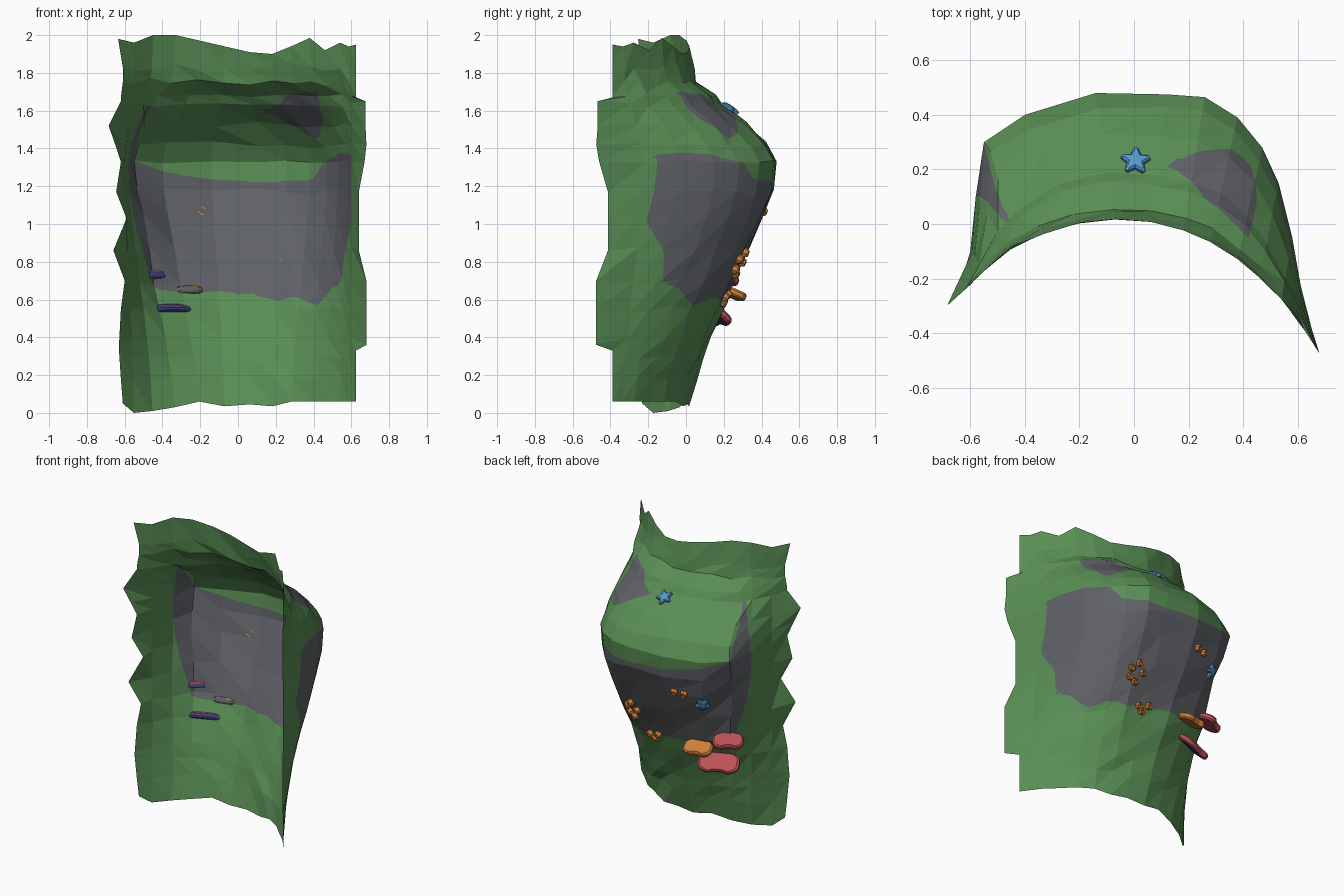
import bpy, bmesh, math, random
from mathutils import Vector, Matrix

if "Cube" in bpy.data.objects:
    bpy.data.objects.remove(bpy.data.objects["Cube"])
random.seed(4)


def mat(name, c):
    m = bpy.data.materials.new(name)
    m.diffuse_color = (*c, 1)
    m.use_nodes = True
    m.node_tree.nodes["Principled BSDF"].inputs["Base Color"].default_value = m.diffuse_color
    return m


GREEN = mat("grass green", (0.10, 0.27, 0.09))
GREY = mat("rock grey", (0.115, 0.12, 0.135))
BLUE = mat("star blue", (0.09, 0.33, 0.62))
ORANGE = mat("orange", (0.62, 0.22, 0.045))
RED = mat("red", (0.50, 0.085, 0.095))
NAVY = mat("navy", (0.05, 0.055, 0.19))


def finish(bm, name, mats):
    me = bpy.data.meshes.new(name)
    bm.to_mesh(me)
    bm.free()
    for m in mats:
        me.materials.append(m)
    ob = bpy.data.objects.new(name, me)
    bpy.context.collection.objects.link(ob)
    return ob


# --- cliff sheet: blend a flat-arc plan with a bulged plan, row by row
BASE = [(-.63, -.25), (-.55, -.17), (-.45, -.09), (-.33, -.04), (-.2, 0), (-.07, .015), (.06, 0),
        (.18, -.03), (.28, -.07), (.38, -.13), (.46, -.2), (.54, -.28), (.585, -.335), (.63, -.39)]
BULGE = [(-.65, -.28), (-.6, -.1), (-.58, .1), (-.55, .3), (-.4, .4), (-.14, .48), (.12, .475),
         (.26, .465), (.38, .39), (.47, .28), (.53, .15), (.58, -.05), (.61, -.22), (.66, -.43)]
ROWS = [.03, .18, .33, .36, .55, .7, .86, 1.03, 1.17, 1.33, 1.42, 1.52, 1.65, 1.67, 1.75, 1.83, 1.95]
W = [.02, .09, .17, .24, .38, .53, .69, .86, .97, 1, .89, .67, .38, .29, .1, .05, 0]
LEFT = [.61, .62, .63, .63, .62, .6, .66, .59, .645, .62, .65, .685, .62, .62, .61, .61, .635]
RIGHT = [.625, .625, .625, .68, .68, .68, .64, .64, .64, .67, .68, .675, .675, .625, .625, .625, .625]
BOTTOM = [.05, 0, .01, .03, .06, .035, .045, .035, .06, .06, .06, .06, .06, .06]
TOP = [1.98, 1.96, 2, 2, 1.97, 1.94, 1.91, 1.9, 1.94, 1.985, 1.92, 1.96, 1.94, 1.95]
SPREAD = {2: -.04, 3: .03, 12: -.02, 13: .01}       # close edge rows fan out inside
CORNER = {6: (.01, -.02), 7: (.02, -.05), 8: (.01, -.04), 11: (-.02, -.02),
          12: (-.03, -.05), 13: (-.03, -.04)}
NC, NR = len(BASE), len(ROWS)

grid = []
for r in range(NR):
    row = []
    for c in range(NC):
        b, g = Vector(BASE[c]), Vector(BULGE[c])
        p = b.lerp(g, W[r])
        z = ROWS[r]
        if r == 0:
            z = BOTTOM[c]
        elif r == NR - 1:
            z = TOP[c]
        elif 0 < c < NC - 1:
            z += SPREAD.get(r, 0)
            k = .01 if r in SPREAD or r == 9 else .022
            z += random.uniform(-k, k)
        if c == 0:
            p = Vector((-LEFT[r], -.25 - (LEFT[r] - .63) * .9))
        elif c == NC - 1:
            p = Vector((RIGHT[r], -.39 - (RIGHT[r] - .625) * 1.55))
        elif r != 9:
            p.y += random.uniform(-.009, .009)
        if c == 3 and r in CORNER:
            p += Vector(CORNER[r])
        row.append(Vector((p.x, p.y, z)))
    grid.append(row)


def surf(s, z):
    """Point on the faceted sheet at column s and nominal height z."""
    c = min(max(int(s), 0), NC - 2)
    r = max(i for i in range(NR - 1) if ROWS[i] <= z + 1e-5 or i == 0)
    f, g = s - c, (z - ROWS[r]) / (ROWS[r + 1] - ROWS[r])
    a, b, d, e = grid[r][c], grid[r][c + 1], grid[r + 1][c], grid[r + 1][c + 1]
    if f + g <= 1:
        return a + (b - a) * f + (d - a) * g
    return e + (d - e) * (1 - f) + (b - e) * (1 - g)


# rock outlines as (column, height)
ROCK = [(2.7, 1.64), (2.75, 1.45), (3, 1.33), (4, 1.28), (5, 1.23), (6, 1.21), (7, 1.23), (8.3, 1.25),
        (8.8, 1.33), (10, 1.37), (11.6, 1.37), (11.6, 1.31), (11.75, 1), (10.95, .84), (10.75, .7),
        (9.5, .6), (9, .58), (8, .61), (6.5, .61), (5, .64), (3.2, .66), (2.9, .68), (2.3, .95),
        (2, 1.15), (2, 1.3), (2.15, 1.48), (2.4, 1.64)]
PATCH = [(6.3, 1.61), (6.9, 1.56), (8, 1.49), (8.7, 1.46), (9.3, 1.56), (9.25, 1.7), (7.5, 1.67)]
K = 6.0   # makes columns and heights comparable


def signed(poly, s, z):
    p = Vector((s, z * K))
    inside, best = False, 1e9
    for i in range(len(poly)):
        a = Vector((poly[i - 1][0], poly[i - 1][1] * K))
        b = Vector((poly[i][0], poly[i][1] * K))
        t = max(0, min(1, (p - a).dot(b - a) / (b - a).length_squared))
        best = min(best, (p - a - (b - a) * t).length)
        if (a.y > p.y) != (b.y > p.y) and p.x < a.x + (p.y - a.y) / (b.y - a.y) * (b.x - a.x):
            inside = not inside
    return best if inside else -best


def rock(co):
    return max(signed(ROCK, co.x, co.z), signed(PATCH, co.x, co.z))


bm = bmesh.new()
v = [[bm.verts.new((c, 0, z)) for c in range(NC)] for z in ROWS]
for r in range(NR - 1):
    for c in range(NC - 1):
        bm.faces.new((v[r][c], v[r + 1][c], v[r][c + 1]))
        bm.faces.new((v[r + 1][c], v[r + 1][c + 1], v[r][c + 1]))
bmesh.ops.subdivide_edges(bm, edges=bm.edges[:], cuts=3, use_grid_fill=True)
bmesh.ops.triangulate(bm, faces=bm.faces[:])
# cut the faces along the rock outline, then colour by side
val = {w: rock(w.co) for w in bm.verts}
cut = []
for e in bm.edges[:]:
    a, b = e.verts
    if val[a] * val[b] < 0:
        cut.append(bmesh.utils.edge_split(e, a, val[a] / (val[a] - val[b]))[1])
bmesh.ops.connect_verts(bm, verts=cut)
for f in bm.faces:
    f.material_index = int(rock(f.calc_center_median()) > 0)
for w in bm.verts:
    w.co = surf(w.co.x, w.co.z)
finish(bm, "cliff_sheet", [GREEN, GREY])


def frame(x, z, tilt=None):
    """Matrix on the sheet: local z outward, or a shelf with local y outward, tilted down."""
    lo, hi = 2.0, 10.0
    for _ in range(30):
        s = (lo + hi) / 2
        lo, hi = (s, hi) if surf(s, z).x < x else (lo, s)
    p = surf(s, z)
    ds = surf(s + .2, z) - surf(s - .2, z)
    n = (surf(s, z + .03) - surf(s, z - .03)).cross(ds).normalized()
    if tilt is None:
        Z = n
        X = (ds - n * ds.dot(n)).normalized()
        Y = Z.cross(X)
    else:
        h = Vector((n.x, n.y, 0)).normalized()
        Y = h * math.cos(tilt) - Vector((0, 0, math.sin(tilt)))
        X = Y.cross(Vector((0, 0, 1))).normalized()
        Z = X.cross(Y)
    return Matrix.Translation(p) @ Matrix((X, Y, Z)).transposed().to_4x4()


def stack(bm, M, rings):
    """Loft a list of equal-length rings and cap both ends."""
    vs = [[bm.verts.new(M @ Vector(q)) for q in ring] for ring in rings]
    n = len(vs[0])
    for a, b in zip(vs, vs[1:]):
        for i in range(n):
            bm.faces.new((a[i], a[(i + 1) % n], b[(i + 1) % n], b[i]))
    bm.faces.new(vs[0][::-1])
    bm.faces.new(vs[-1])


# --- starfish
def starfish(name, x, z, R):
    def ring(k, h):
        pts = []
        for i in range(5):
            a = math.pi / 2 + i * math.tau / 5
            for d, q in ((-.12, .97), (.12, .97), (math.pi / 5, .56)):
                pts.append((R * k * q * math.cos(a + d), R * k * q * math.sin(a + d), h))
        return pts
    bm = bmesh.new()
    stack(bm, frame(x, z), [ring(1, .001), ring(1, .013), ring(.75, .021), ring(.1, .025)])
    finish(bm, name, [BLUE])


starfish("starfish_top", .005, 1.61, .057)
starfish("starfish_wall", -.36, .975, .05)


# --- barnacle clusters: small hollow cones
def barnacles(name, spots, R=.026):
    bm = bmesh.new()
    for x, z in spots:
        stack(bm, frame(x, z), [[(R * k * math.cos(i * math.tau / 7), R * k * math.sin(i * math.tau / 7), h)
                                 for i in range(7)]
                                for k, h in ((.95, .001), (1, .012), (.7, .028), (.4, .026), (.3, .014))])
    finish(bm, name, [ORANGE])


barnacles("barnacles_upper", [(-.255, 1.05), (-.19, 1.06)])
barnacles("barnacles_middle", [(.17, .80), (.21, .85), (.21, .745), (.25, .82), (.245, .77)])
barnacles("barnacles_lower", [(.06, .625), (.13, .615), (.1, .59)])


# --- shelf fungi: two-lobed plates, dark on the wall side
def fungus(name, x, z, wid, dep, tilt, main):
    T = .04

    def ring(k, h):
        pts = []
        for i in range(22):
            a = i * math.tau / 22
            c, s = math.cos(a), math.sin(a)
            px = math.copysign(abs(c) ** .8, c)
            py = math.copysign(abs(s) ** .65, s)
            if s > 0:
                py *= 1 - .45 * math.exp(-(px / .25) ** 2)
            pts.append((px * wid / 2 * k, dep * .37 + py * dep / 2 * k, h))
        return pts
    bm = bmesh.new()
    stack(bm, frame(x, z, math.radians(tilt)),
          [ring(.9, -T / 2), ring(1, -T / 4), ring(1, T / 4), ring(.9, T / 2)])
    bm.normal_update()
    for f in bm.faces:
        if f.normal.y < -.5:
            f.material_index = 1
    finish(bm, name, [main, NAVY if main is RED else GREY])


fungus("shelf_fungus_low", -.35, .56, .27, .15, 42, RED)
fungus("shelf_fungus_side", -.44, .735, .2, .13, 24, RED)
fungus("shelf_fungus_orange", -.26, .665, .195, .13, 24, ORANGE)
